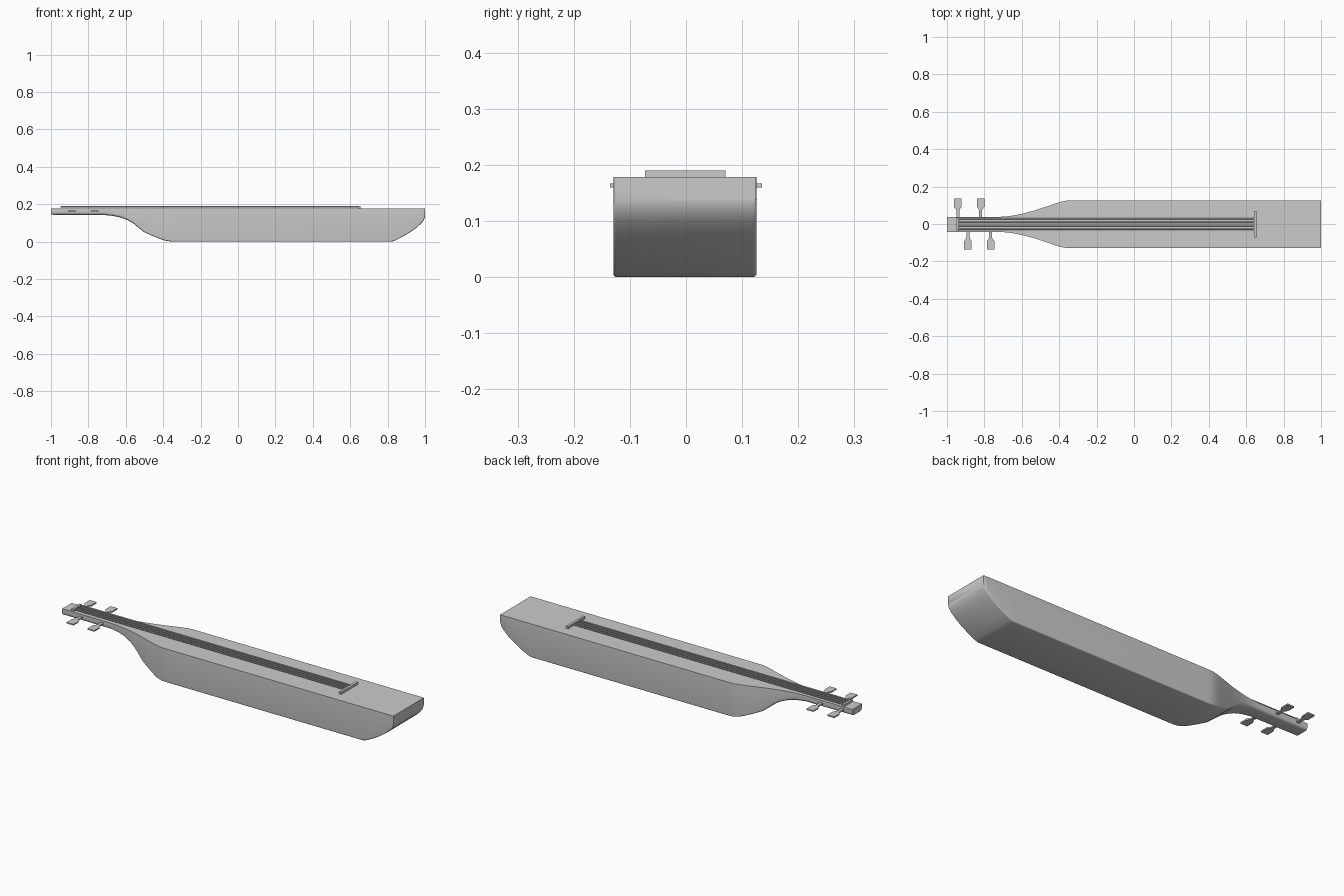
import bpy, bmesh, math

if "Cube" in bpy.data.objects:
    bpy.data.objects.remove(bpy.data.objects["Cube"])

TOP = 0.178


def finish(name, bm, smooth=False):
    bmesh.ops.recalc_face_normals(bm, faces=bm.faces)
    me = bpy.data.meshes.new(name)
    bm.to_mesh(me)
    bm.free()
    ob = bpy.data.objects.new(name, me)
    bpy.context.collection.objects.link(ob)
    if smooth:
        bpy.context.view_layer.objects.active = ob
        ob.select_set(True)
        bpy.ops.object.shade_smooth_by_angle(angle=math.radians(30))
        ob.select_set(False)
    return ob


def box(name, x0, x1, y0, y1, z0, z1):
    bm = bmesh.new()
    bmesh.ops.create_cube(bm, size=1)
    for v in bm.verts:
        v.co.x = x0 + (v.co.x + 0.5) * (x1 - x0)
        v.co.y = y0 + (v.co.y + 0.5) * (y1 - y0)
        v.co.z = z0 + (v.co.z + 0.5) * (z1 - z0)
    return finish(name, bm)


# Hollow-boat body and neck: sections (x, half width, bottom z, corner radius)
stations = [
    (-1.00, 0.040, 0.144, 0.014), (-0.72, 0.040, 0.143, 0.014),
    (-0.67, 0.044, 0.138, 0.014), (-0.63, 0.050, 0.130, 0.013),
    (-0.59, 0.059, 0.115, 0.012), (-0.56, 0.067, 0.098, 0.011),
    (-0.53, 0.075, 0.073, 0.010), (-0.50, 0.085, 0.050, 0.009),
    (-0.46, 0.098, 0.032, 0.008), (-0.42, 0.112, 0.016, 0.007),
    (-0.39, 0.121, 0.006, 0.006), (-0.36, 0.127, 0.001, 0.006),
    (-0.33, 0.1275, 0.0, 0.006), (0.82, 0.1275, 0.0, 0.006),
    (0.84, 0.1275, 0.006, 0.006), (0.88, 0.1275, 0.026, 0.006),
    (0.92, 0.1275, 0.050, 0.006), (0.955, 0.1275, 0.075, 0.006),
    (0.98, 0.1275, 0.098, 0.006), (0.994, 0.1275, 0.116, 0.006),
    (1.00, 0.1265, 0.134, 0.006),
]
bm = bmesh.new()
rings = []
for x, w, zb, r in stations:
    right = [(w, TOP)]
    for i in range(5):
        a = math.radians(90 * i / 4)
        right.append((w - r + r * math.cos(a), zb + r - r * math.sin(a)))
    section = right + [(-y, z) for y, z in reversed(right)]
    rings.append([bm.verts.new((x, y - 0.002, z)) for y, z in section])
n = len(rings[0])
for a, b in zip(rings, rings[1:]):
    for i in range(n):
        j = (i + 1) % n
        bm.faces.new((a[i], a[j], b[j], b[i]))
bm.faces.new(rings[0])
bm.faces.new(rings[-1])
finish("body", bm, smooth=True)

# Nut and bridge
box("nut", -0.95, -0.938, -0.037, 0.034, TOP - 0.002, 0.189)
box("bridge", 0.641, 0.654, -0.073, 0.070, TOP - 0.002, 0.190)

# Strings
for k, y in enumerate((-0.028, -0.0095, 0.009, 0.0275)):
    bm = bmesh.new()
    bmesh.ops.create_cone(bm, cap_ends=True, segments=10, radius1=0.0035,
                          radius2=0.0035, depth=1.592)
    for v in bm.verts:
        v.co = (v.co.z - 0.148, v.co.x + y, v.co.y + 0.186)
    finish(f"string_{k + 1}", bm, smooth=True)

# Tuning pegs: flat outline of stem and paddle, extruded
outline = [(0.008, 0.03), (0.008, 0.075), (0.020, 0.092), (0.020, 0.135)]
outline += [(-u, v) for u, v in reversed(outline)]
for k, (x, side) in enumerate([(-0.942, 1), (-0.82, 1), (-0.888, -1), (-0.766, -1)]):
    bm = bmesh.new()
    face = bm.faces.new([bm.verts.new((x + u, side * v, 0.1595)) for u, v in outline])
    ext = bmesh.ops.extrude_face_region(bm, geom=[face])
    for v in ext["geom"]:
        if isinstance(v, bmesh.types.BMVert):
            v.co.z += 0.007
    finish(f"tuning_peg_{k + 1}", bm)
